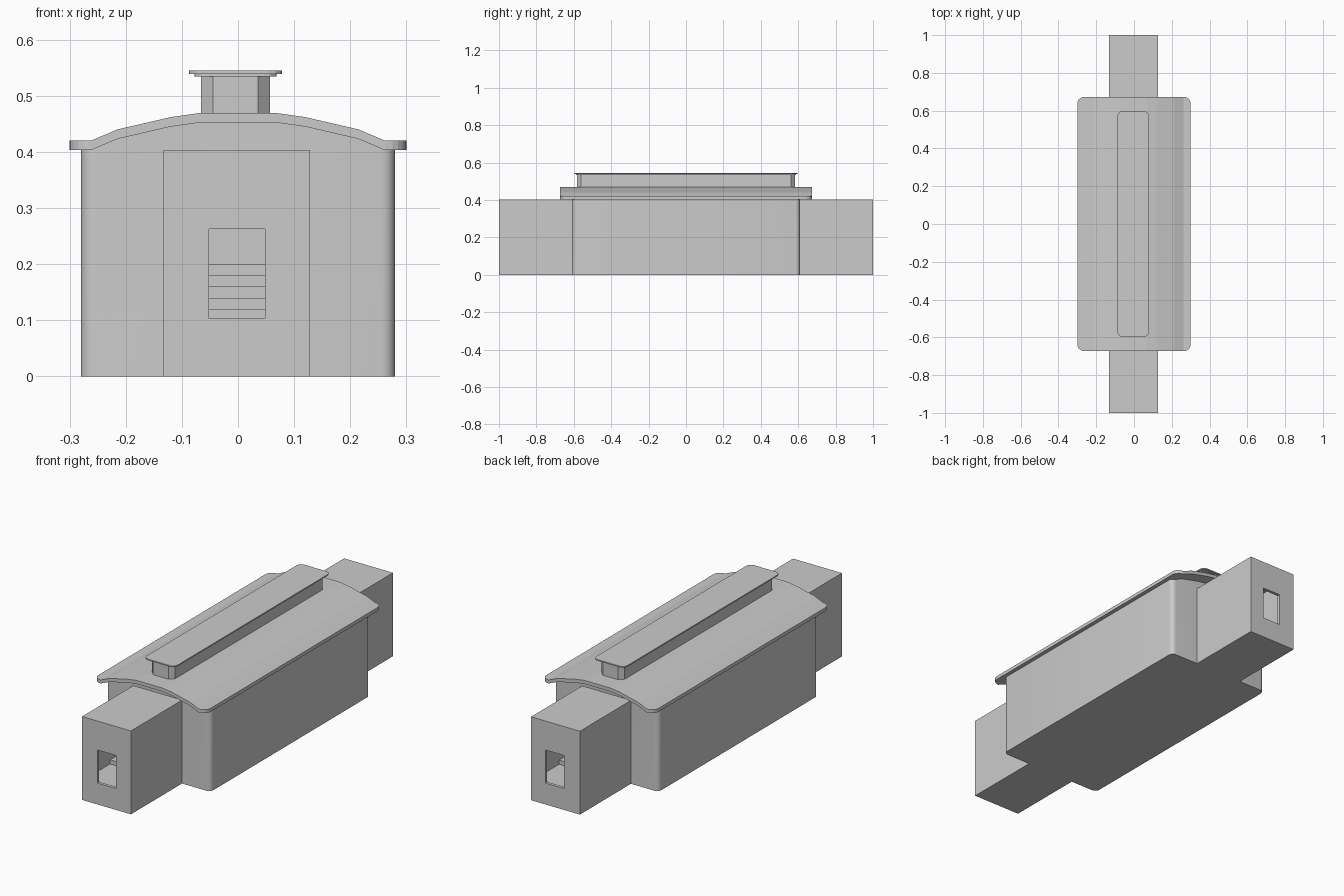
import bpy, bmesh, math

if "Cube" in bpy.data.objects:
    bpy.data.objects.remove(bpy.data.objects["Cube"])


def finish(name, bm, smooth=False):
    bmesh.ops.recalc_face_normals(bm, faces=bm.faces)
    mesh = bpy.data.meshes.new(name)
    bm.to_mesh(mesh)
    bm.free()
    ob = bpy.data.objects.new(name, mesh)
    bpy.context.collection.objects.link(ob)
    if smooth:
        bpy.ops.object.select_all(action='DESELECT')
        ob.select_set(True)
        bpy.context.view_layer.objects.active = ob
        bpy.ops.object.shade_smooth_by_angle(angle=math.radians(35))
    return ob


def prism(name, profile, y0, y1, corner=0.0, segments=1, smooth=False):
    """Extrude an x-z profile along y and round the four outer upright corners."""
    bm = bmesh.new()
    face = bm.faces.new([bm.verts.new((x, y0, z)) for x, z in profile])
    ext = bmesh.ops.extrude_face_region(bm, geom=[face])
    for v in ext['geom']:
        if isinstance(v, bmesh.types.BMVert):
            v.co.y = y1
    if corner:
        xs = [p[0] for p in profile]
        ends = (min(xs), max(xs))
        upright = []
        for e in bm.edges:
            a, b = e.verts[0].co, e.verts[1].co
            if abs(a.x - b.x) < 1e-5 and abs(a.y - b.y) < 1e-5 \
                    and min(abs(a.x - x) for x in ends) < 1e-5:
                upright.append(e)
        bmesh.ops.bevel(bm, geom=upright, offset=corner, offset_type='OFFSET',
                        segments=segments, profile=0.5, affect='EDGES')
    return finish(name, bm, smooth)


def box(name, x0, x1, y0, y1, z0, z1, corner=0.0, segments=1):
    prof = [(x0, z0), (x1, z0), (x1, z1), (x0, z1)]
    return prism(name, prof, min(y0, y1), max(y0, y1), corner, segments)


def cut(target, cutter):
    cutter.hide_render = True
    cutter.hide_set(True)
    mod = target.modifiers.new("cut", 'BOOLEAN')
    mod.operation = 'DIFFERENCE'
    mod.solver = 'EXACT'
    mod.object = cutter


# Main body, its ends rising to meet the arched roof
half = [(0.28, 0), (0.28, 0.403), (0.215, 0.424), (0.12, 0.447), (0.07, 0.454)]
prism("car_body", half + [(-x, z) for x, z in reversed(half)],
      -0.61, 0.61, corner=0.024, segments=5, smooth=True)

# Arched roof slab with flat eaves
under = [(0.30, 0.403), (0.262, 0.403), (0.215, 0.423), (0.12, 0.445), (0.07, 0.452)]
bottom = [(-x, z) for x, z in under] + list(reversed(under))
top = [(x, z + 0.017) for x, z in reversed(bottom)]
prism("roof", bottom + top, -0.673, 0.673, corner=0.036, segments=5)

# Raised vent housing and its two-step cap
cx = -0.0045
box("roof_vent", cx - 0.0615, cx + 0.0615, -0.583, 0.583, 0.45, 0.536, 0.021)
box("vent_trim", cx - 0.073, cx + 0.073, -0.588, 0.588, 0.534, 0.540, 0.022, 3)
box("vent_cap", cx - 0.083, cx + 0.083, -0.597, 0.597, 0.539, 0.545, 0.024, 3)

# Hollow end vestibules with a window and inner steps
for label, s in (("front", -1), ("rear", 1)):
    hall = box(label + "_vestibule", -0.133, 0.128, s * 1.0, s * 0.60, 0, 0.403)
    cut(hall, box(label + "_room_cutter", -0.123, 0.118, s * 0.985, s * 0.62, 0.10, 0.39))
    cut(hall, box(label + "_window_cutter", s * 0.002 - 0.052 + 0.002, s * 0.002 + 0.05,
                  s * 1.05, s * 0.95, 0.103, 0.263))
    for i in range(5):
        near = 0.80 - i * 0.036
        box(f"{label}_step_{i + 1}", -0.123, 0.118, s * near, s * (near - 0.036),
            0.098, 0.12 + i * 0.02)
